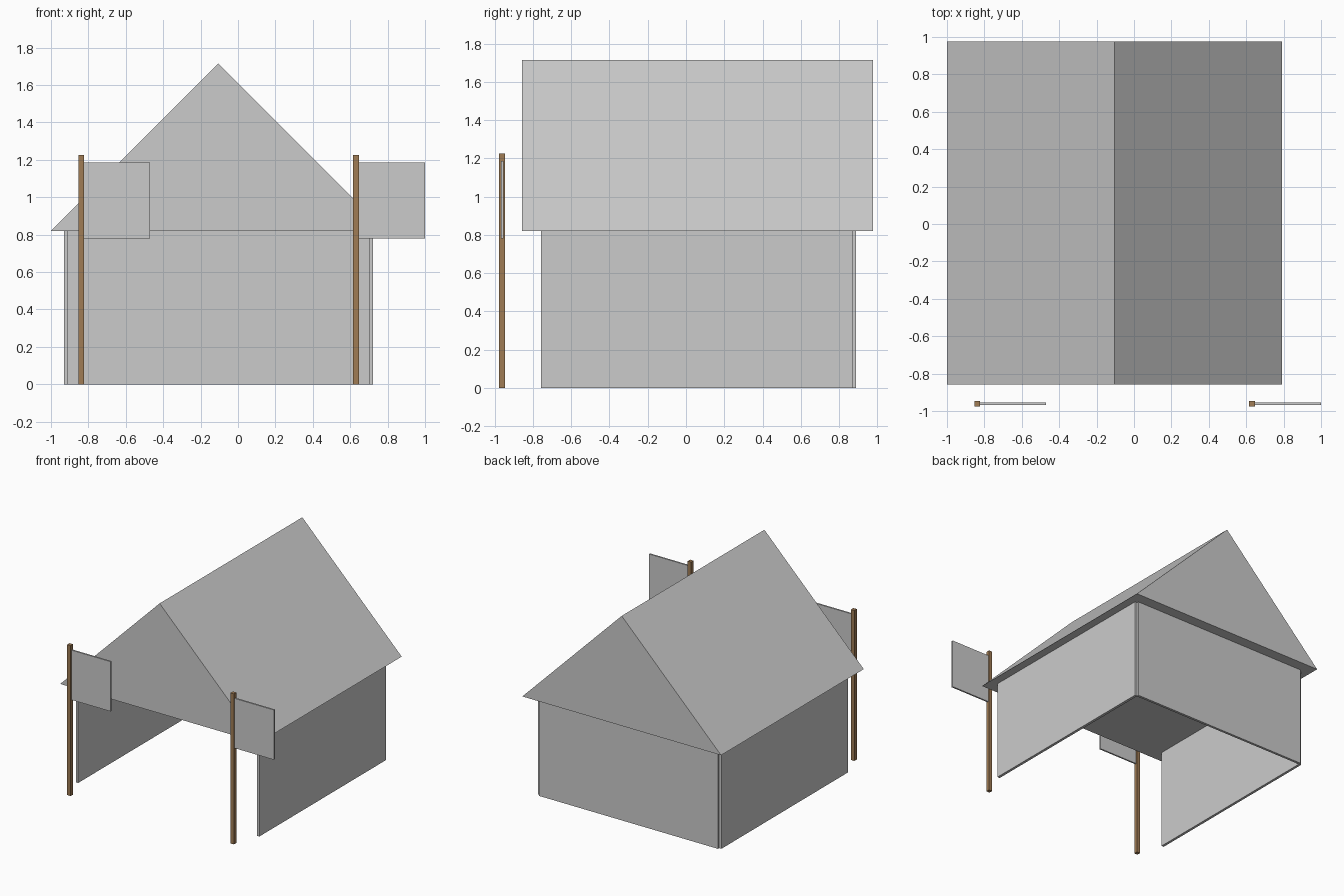
import bpy, bmesh

if "Cube" in bpy.data.objects:
    bpy.data.objects.remove(bpy.data.objects["Cube"])

def box(name, x, y, z, mat=None):
    """Box spanning the given (min, max) ranges."""
    bpy.ops.mesh.primitive_cube_add(size=1, location=[(a + b) / 2 for a, b in (x, y, z)])
    ob = bpy.context.object
    ob.name = name
    ob.scale = [b - a for a, b in (x, y, z)]
    bpy.ops.object.transform_apply(location=False, rotation=False, scale=True)
    if mat:
        ob.data.materials.append(mat)
    return ob

wood = bpy.data.materials.new("wood")
wood.diffuse_color = (0.35, 0.2, 0.09, 1)
wood.use_nodes = True
wood.node_tree.nodes["Principled BSDF"].inputs["Base Color"].default_value = wood.diffuse_color

# Solid gable roof: triangle extruded front to back
bm = bmesh.new()
tri = bm.faces.new([bm.verts.new((x, -0.858, z))
                    for x, z in ((-1.0, 0.82), (0.79, 0.82), (-0.105, 1.715))])
ext = bmesh.ops.extrude_face_region(bm, geom=[tri])["geom"]
bmesh.ops.translate(bm, vec=(0, 1.835, 0),
                    verts=[v for v in ext if isinstance(v, bmesh.types.BMVert)])
bmesh.ops.recalc_face_normals(bm, faces=bm.faces)
mesh = bpy.data.meshes.new("roof")
bm.to_mesh(mesh)
bm.free()
bpy.context.collection.objects.link(bpy.data.objects.new("roof", mesh))

# Thin walls, open at the front
wall_z = (0, 0.82)
box("left_wall", (-0.93, -0.909), (-0.757, 0.872), wall_z)
box("right_wall", (0.70, 0.722), (-0.757, 0.872), wall_z)
box("back_wall", (-0.909, 0.70), (0.868, 0.888), wall_z)

# Two poles with flags in front of the house
for side, x in (("left", -0.854), ("right", 0.616)):
    box(side + "_pole", (x, x + 0.031), (-0.977, -0.946), (0, 1.225), wood)
    box(side + "_flag", (x + 0.031, x + 0.384), (-0.968, -0.955), (0.78, 1.185))
